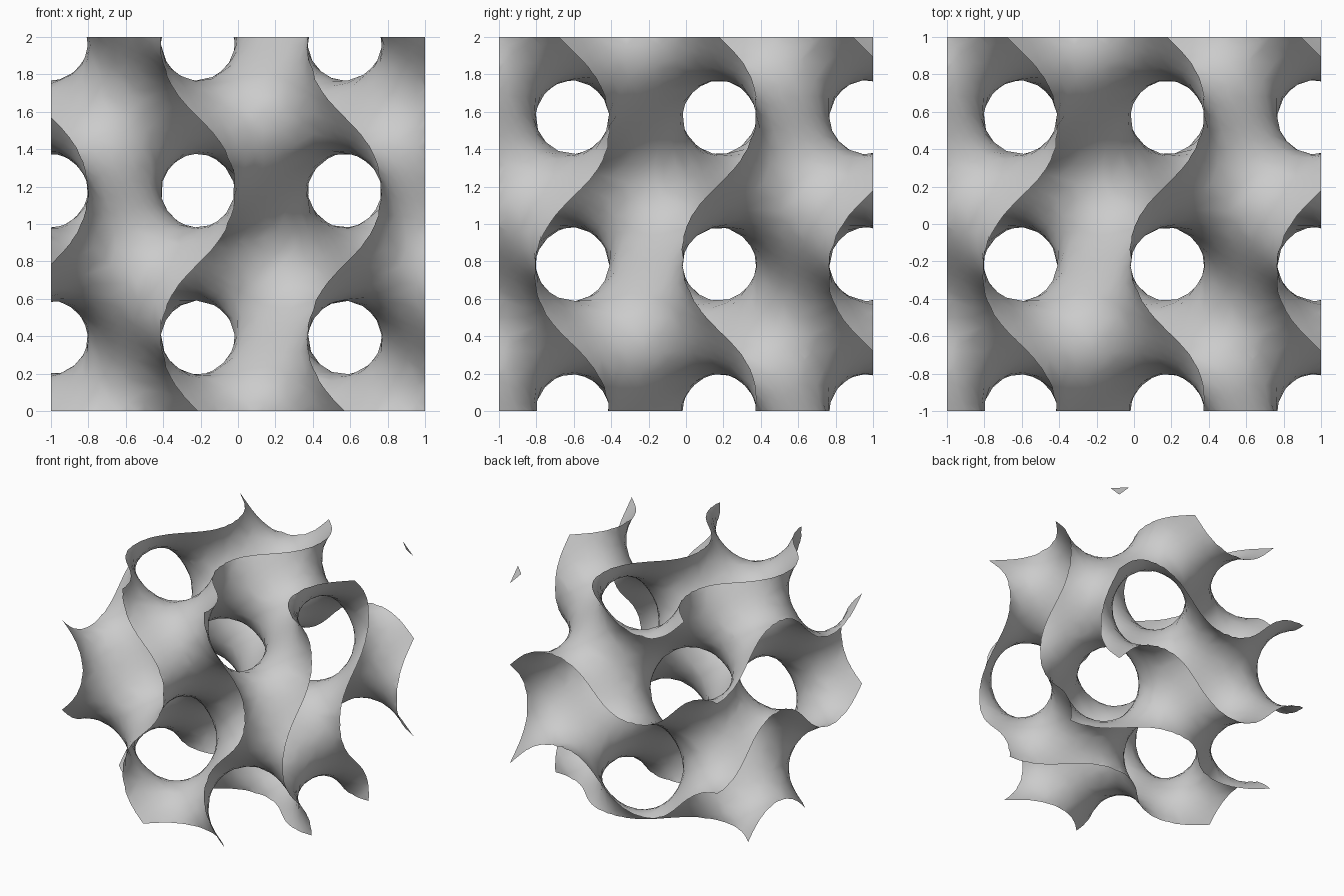
import bpy, bmesh
from math import sin, cos
from itertools import product
from mathutils import Vector

cube = bpy.data.objects.get("Cube")
if cube:
    bpy.data.objects.remove(cube, do_unlink=True)

CELLS = 22            # sampling cells along each side of the block
MARGIN = 2            # extra cells outside, trimmed off later
SIDE = 8.0            # block side, in radians of the wave
STEP = SIDE / CELLS
AXES = [Vector((1, 0, 0)), Vector((0, 1, 0)), Vector((0, 0, 1))]


def field(p):
    x, y, z = p
    return sin(x) * cos(y) + sin(y) * cos(z) + sin(z) * cos(x)


def gradient(p):
    x, y, z = p
    return Vector((cos(x) * cos(y) - sin(z) * sin(x),
                   cos(y) * cos(z) - sin(x) * sin(y),
                   cos(z) * cos(x) - sin(y) * sin(z)))


def shift(key, axis, amount):
    moved = list(key)
    moved[axis] += amount
    return tuple(moved)


# Sample the wave on a regular lattice
span = range(-MARGIN, CELLS + MARGIN + 1)
value = {k: field(Vector(k) * STEP) for k in product(span, repeat=3)}

# Find every lattice edge that crosses the surface, and the four cells round it
cell_points, rings = {}, []
for key, a in value.items():
    for axis in range(3):
        b = value.get(shift(key, axis, 1))
        if b is None or (a < 0) == (b < 0):
            continue
        point = (Vector(key) + AXES[axis] * (a / (a - b))) * STEP
        u, v = (axis + 1) % 3, (axis + 2) % 3
        ring = [key, shift(key, u, -1), shift(shift(key, u, -1), v, -1), shift(key, v, -1)]
        for cell in ring:
            cell_points.setdefault(cell, []).append(point)
        if all(min(c) >= -MARGIN and max(c) < CELLS + MARGIN for c in ring):
            rings.append(ring if a < 0 else ring[::-1])

# One vertex per crossed cell, pulled onto the exact surface
bm = bmesh.new()
verts = {}
for cell, points in cell_points.items():
    p = sum(points, Vector()) / len(points)
    for _ in range(4):
        g = gradient(p)
        p = p - g * (field(p) / max(g.length_squared, 0.05))
    verts[cell] = bm.verts.new(p * (2 / SIDE) - Vector((1, 1, 0)))
for ring in rings:
    bm.faces.new([verts[c] for c in ring])
bmesh.ops.triangulate(bm, faces=bm.faces[:])

# Trim the sheet to a clean block
centre = Vector((0, 0, 1))
for axis in AXES:
    for side in (-1, 1):
        bmesh.ops.bisect_plane(bm, geom=bm.verts[:] + bm.edges[:] + bm.faces[:], dist=1e-5,
                               plane_co=centre + axis * side, plane_no=axis * side,
                               clear_outer=True)
bmesh.ops.delete(bm, geom=[v for v in bm.verts if not v.link_faces], context="VERTS")
for face in bm.faces:
    face.smooth = True

mesh = bpy.data.meshes.new("wavy_sheet")
bm.to_mesh(mesh)
bm.free()

# Plain grey material
grey = bpy.data.materials.new("light grey")
grey.use_nodes = True
colour = (0.6, 0.6, 0.6, 1)
grey.diffuse_color = colour
grey.node_tree.nodes["Principled BSDF"].inputs["Base Color"].default_value = colour
mesh.materials.append(grey)

sheet = bpy.data.objects.new("wavy_sheet", mesh)
bpy.context.collection.objects.link(sheet)
